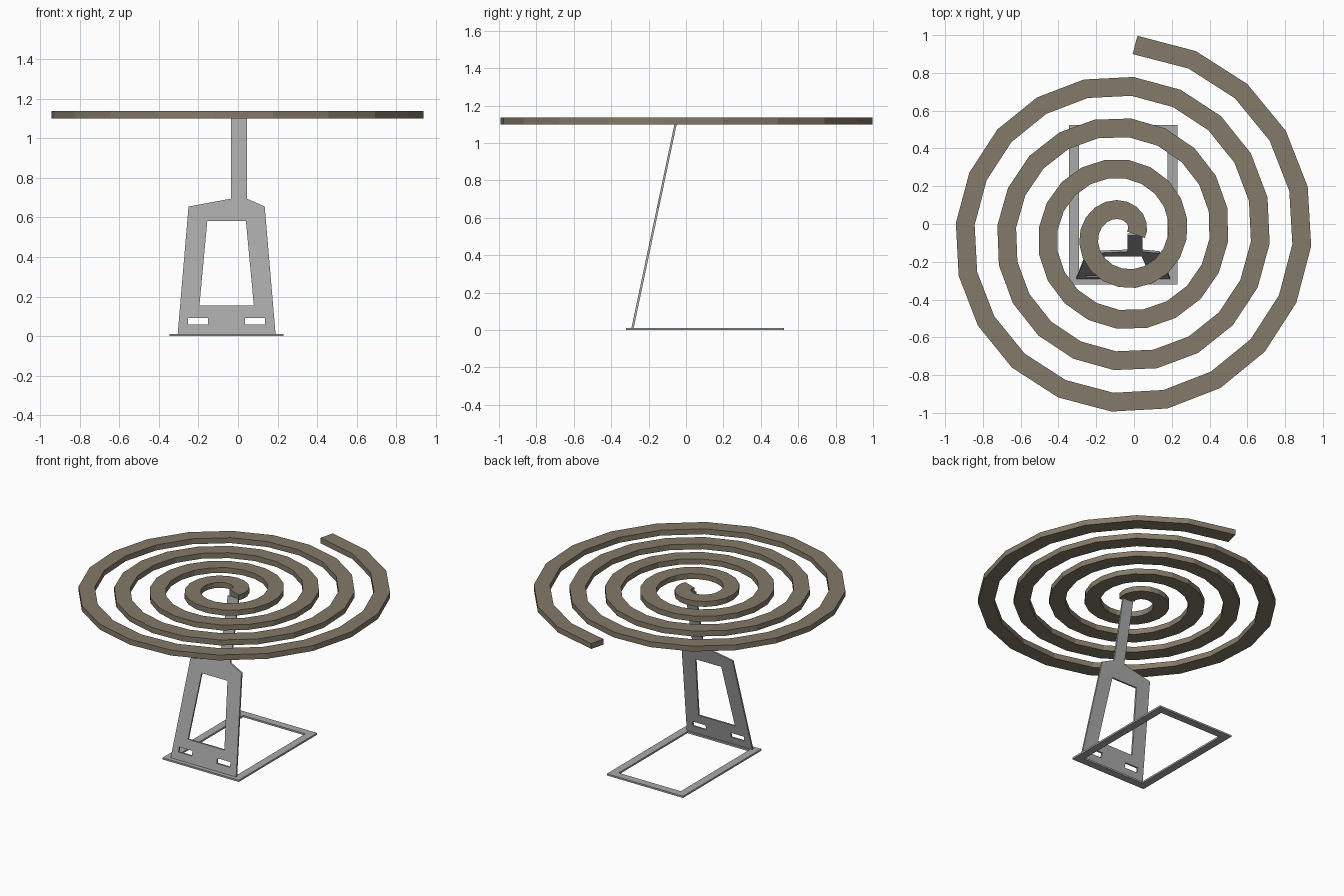
import bpy
import bmesh
from math import cos, sin, radians
from mathutils import Matrix, Vector

cube = bpy.data.objects.get("Cube")
if cube:
    bpy.data.objects.remove(cube, do_unlink=True)


def material(name, rgb):
    mat = bpy.data.materials.new(name)
    mat.use_nodes = True
    color = (*rgb, 1.0)
    mat.diffuse_color = color
    mat.node_tree.nodes["Principled BSDF"].inputs["Base Color"].default_value = color
    return mat


def add_object(name, mesh, mat):
    mesh.name = name
    mesh.materials.clear()
    mesh.materials.append(mat)
    obj = bpy.data.objects.new(name, mesh)
    bpy.context.collection.objects.link(obj)
    return obj


def rect(x0, x1, y0, y1):
    return [(x0, y0), (x1, y0), (x1, y1), (x0, y1)]


def plate(name, loops, thickness, matrix, mat):
    """Flat sheet from an outline followed by its holes."""
    curve = bpy.data.curves.new(name, "CURVE")
    curve.dimensions = "2D"
    curve.fill_mode = "BOTH"
    curve.extrude = thickness / 2
    for loop in loops:
        spline = curve.splines.new("POLY")
        spline.points.add(len(loop) - 1)
        for point, (x, y) in zip(spline.points, loop):
            point.co = (x, y, 0, 1)
        spline.use_cyclic_u = True
    temp = bpy.data.objects.new(name + " outline", curve)
    bpy.context.collection.objects.link(temp)
    depsgraph = bpy.context.evaluated_depsgraph_get()
    mesh = bpy.data.meshes.new_from_object(temp.evaluated_get(depsgraph))
    bpy.data.objects.remove(temp, do_unlink=True)
    mesh.transform(matrix)
    bm = bmesh.new()
    bm.from_mesh(mesh)
    bmesh.ops.remove_doubles(bm, verts=bm.verts, dist=0.0001)
    bmesh.ops.recalc_face_normals(bm, faces=bm.faces)
    for face in bm.faces:
        face.smooth = False
    bm.to_mesh(mesh)
    bm.free()
    return add_object(name, mesh, mat)


def spiral_coil(name, mat):
    """Faceted strip of constant width wound inward, clockwise from above."""
    center, steps, per_turn = Vector((-0.0575, -0.0525)), 85, 20
    pitch, half, z0, z1 = 0.22, 0.05, 1.10, 1.137
    path = []
    for k in range(steps + 1):
        a = radians(86.4 - 360 * k / per_turn)
        r = 1.0025 - pitch * k / per_turn
        path.append(center + r * Vector((cos(a), sin(a))))
    bm = bmesh.new()
    rings = []
    for k, p in enumerate(path):
        t = (path[min(k + 1, steps)] - path[max(k - 1, 0)]).normalized()
        n = Vector((-t.y, t.x)) * half
        corners = [(p + n, z0), (p - n, z0), (p - n, z1), (p + n, z1)]
        rings.append([bm.verts.new((q.x, q.y, z)) for q, z in corners])
    for a, b in zip(rings, rings[1:]):
        for i in range(4):
            j = (i + 1) % 4
            bm.faces.new((a[i], a[j], b[j], b[i]))
    bm.faces.new(rings[0])
    bm.faces.new(rings[-1])
    bmesh.ops.recalc_face_normals(bm, faces=bm.faces)
    mesh = bpy.data.meshes.new(name)
    bm.to_mesh(mesh)
    bm.free()
    return add_object(name, mesh, mat)


coil_brown = material("coil brown", (0.23, 0.195, 0.14))
metal_grey = material("metal grey", (0.40, 0.40, 0.40))

# Spiral coil
spiral_coil("coil", coil_brown)

# Base frame lying on the ground
plate("base_frame",
      [rect(-0.345, 0.23, -0.32, 0.525), rect(-0.292, 0.177, -0.268, 0.473)],
      0.012, Matrix.Translation((0, 0, 0.006)), metal_grey)

# Leaning stand: neck, window and two slots, sheared back with height
lean = 0.211
stand_matrix = Matrix(((1, 0, 0, 0),
                       (0, lean, -1, -0.288),
                       (0, 1, 0, 0),
                       (0, 0, 0, 1)))
outline = [(-0.305, 0.008), (0.19, 0.008), (0.135, 0.655), (0.045, 0.695),
           (0.045, 1.102), (-0.035, 1.102), (-0.035, 0.695), (-0.25, 0.655)]
window = [(-0.195, 0.155), (0.08, 0.155), (0.04, 0.583), (-0.155, 0.583)]
slots = [rect(x, x + 0.1, 0.06, 0.093) for x in (-0.252, 0.036)]
plate("stand", [outline, window, *slots], 0.012, stand_matrix, metal_grey)
